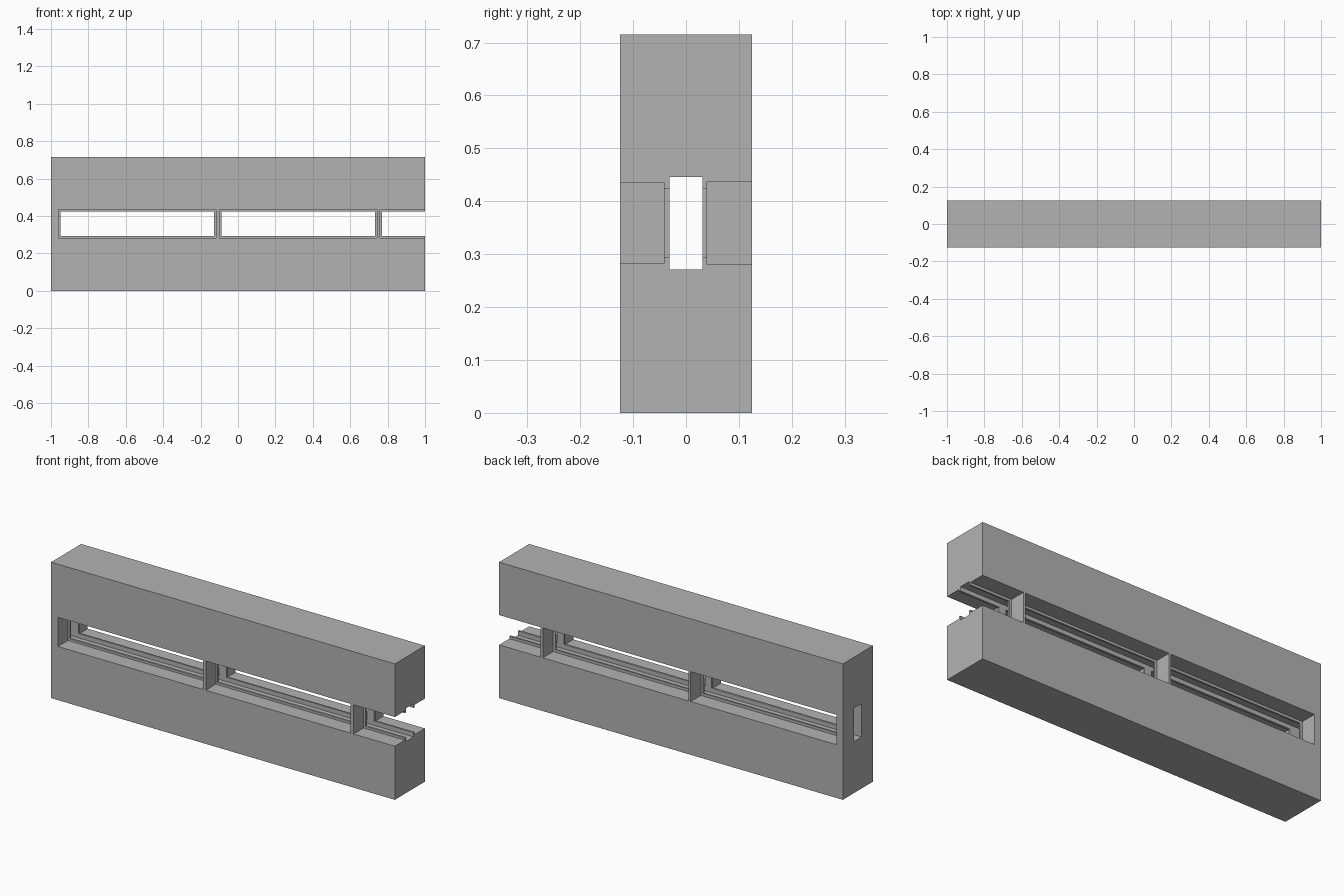
import bpy

cube = bpy.data.objects.get("Cube")
if cube:
    bpy.data.objects.remove(cube, do_unlink=True)

# Single plain grey
grey = bpy.data.materials.new("plain grey")
grey.use_nodes = True
colour = (0.45, 0.45, 0.45, 1)
grey.diffuse_color = colour
grey.node_tree.nodes["Principled BSDF"].inputs["Base Color"].default_value = colour


def box(name, xs, ys, zs):
    """Axis-aligned box between pairs of limits."""
    centre = [(a + b) / 2 for a, b in (xs, ys, zs)]
    size = [b - a for a, b in (xs, ys, zs)]
    bpy.ops.mesh.primitive_cube_add(size=1, location=centre)
    ob = bpy.context.object
    ob.name = name
    ob.scale = size
    bpy.ops.object.transform_apply(location=True, rotation=True, scale=True)
    ob.data.materials.append(grey)
    return ob


def cut(target, xs, ys, zs):
    """Subtract a box from the target."""
    cutter = box("cutter", xs, ys, zs)
    cutter.hide_render = True
    bpy.context.view_layer.objects.active = target
    mod = target.modifiers.new("cut", "BOOLEAN")
    mod.operation = "DIFFERENCE"
    mod.solver = "EXACT"
    mod.object = cutter
    bpy.ops.object.modifier_apply(modifier=mod.name)
    bpy.data.objects.remove(cutter, do_unlink=True)


body = box("slotted_beam", (-1, 1), (-0.125, 0.125), (0, 0.715))

# Lengthwise channel through the core
cut(body, (-1.1, 1.1), (-0.031, 0.031), (0.271, 0.446))

# Three window bays; the last runs out of the open end
PITCH = 0.86
LIP = 0.011
for i in range(3):
    x0 = -0.96 + PITCH * i
    x1 = x0 + 0.843 if i < 2 else 1.1
    # Narrow opening through the full depth leaves a thin lip
    cut(body, (x0 + LIP, x1 - LIP), (-0.2, 0.2), (0.294, 0.424))
    # Wider recess on the front, and a marginally larger one on the back
    cut(body, (x0, x1), (-0.2, -0.042), (0.282, 0.4355))
    cut(body, (x0 - 0.002, x1 + 0.002), (0.04, 0.2), (0.28, 0.437))

for poly in body.data.polygons:
    poly.use_smooth = False
    poly.material_index = 0
